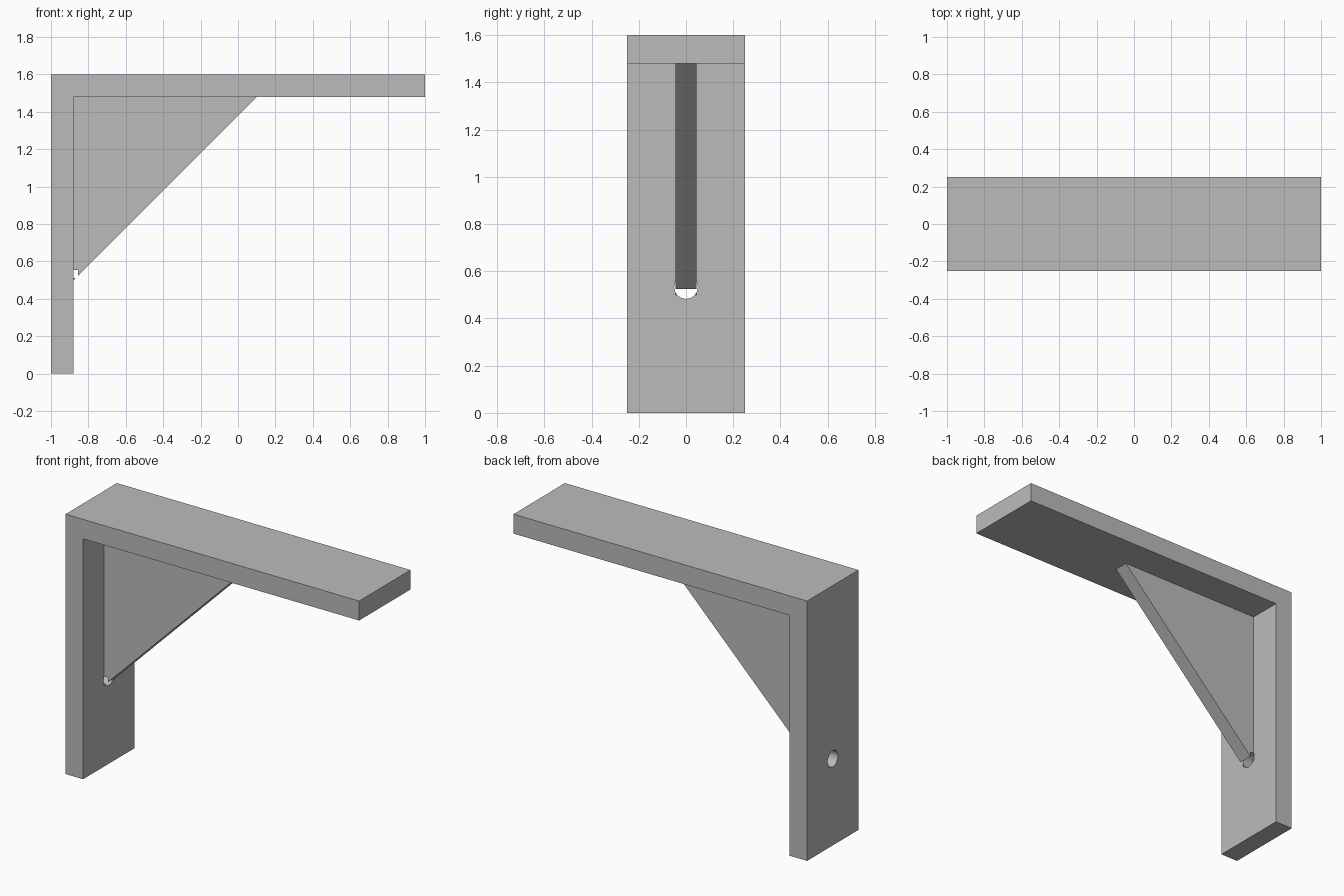
import bpy, bmesh, math
from mathutils import Matrix

if "Cube" in bpy.data.objects:
    bpy.data.objects.remove(bpy.data.objects["Cube"])

grey = bpy.data.materials.new("plain_grey")
grey.diffuse_color = (0.5, 0.5, 0.5, 1)
grey.use_nodes = True
grey.node_tree.nodes["Principled BSDF"].inputs["Base Color"].default_value = grey.diffuse_color


def finish(name, bm):
    bmesh.ops.recalc_face_normals(bm, faces=bm.faces)
    me = bpy.data.meshes.new(name)
    bm.to_mesh(me)
    bm.free()
    me.materials.append(grey)
    ob = bpy.data.objects.new(name, me)
    bpy.context.collection.objects.link(ob)
    return ob


def extrude_profile(name, points, thickness):
    """Extrude an x-z profile symmetrically along y."""
    bm = bmesh.new()
    face = bm.faces.new([bm.verts.new((x, -thickness / 2, z)) for x, z in points])
    new = bmesh.ops.extrude_face_region(bm, geom=[face])["geom"]
    verts = [g for g in new if isinstance(g, bmesh.types.BMVert)]
    bmesh.ops.translate(bm, verts=verts, vec=(0, thickness, 0))
    return finish(name, bm)


# L-shaped body: wall plate and shelf arm in one piece
body = extrude_profile("bracket_body", [(-1, 0), (-0.88, 0), (-0.88, 1.48),
                                        (1, 1.48), (1, 1.6), (-1, 1.6)], 0.5)
# Triangular gusset in the inner corner
gusset = extrude_profile("gusset", [(-0.88, 0.5), (0.1, 1.48), (-0.88, 1.48)], 0.09)

# Screw hole through the wall plate, nicking the gusset's lower tip
x0, x1 = -1.1, -0.855
bm = bmesh.new()
bmesh.ops.create_cone(bm, cap_ends=True, segments=32, radius1=0.05, radius2=0.05,
                      depth=x1 - x0,
                      matrix=Matrix.Translation(((x0 + x1) / 2, 0, 0.533))
                      @ Matrix.Rotation(math.pi / 2, 4, 'Y'))
cutter = finish("hole_cutter", bm)

for ob in (body, gusset):
    mod = ob.modifiers.new("screw_hole", 'BOOLEAN')
    mod.operation = 'DIFFERENCE'
    mod.solver = 'EXACT'
    mod.object = cutter
    bpy.context.view_layer.objects.active = ob
    bpy.ops.object.modifier_apply(modifier=mod.name)
bpy.data.objects.remove(cutter)
